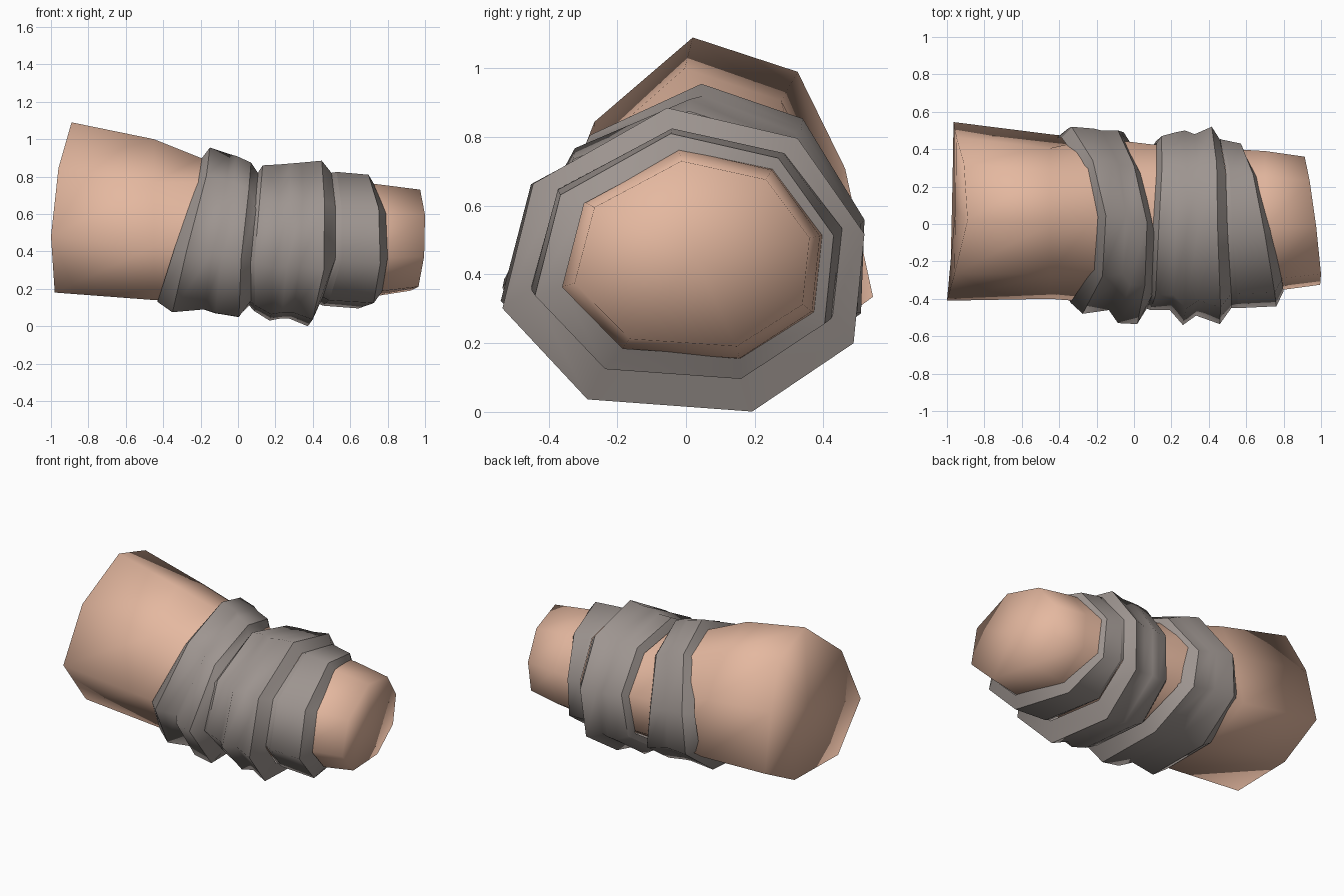
import bpy, bmesh

cube = bpy.data.objects.get("Cube")
if cube:
    bpy.data.objects.remove(cube)


def make_material(name, colour):
    mat = bpy.data.materials.new(name)
    mat.use_nodes = True
    mat.diffuse_color = colour
    shader = next(n for n in mat.node_tree.nodes if n.type == "BSDF_PRINCIPLED")
    shader.inputs["Base Color"].default_value = colour
    return mat


skin = make_material("warm skin", (0.78, 0.48, 0.35, 1))
cloth = make_material("grey cloth", (0.34, 0.3, 0.28, 1))

# Uneven octagons, from the top towards the back, for each stretch of the arm
ELBOW = [(-0.1, 1), (0.54, 0.78), (0.83, 0.16), (1, -0.66),
         (0.37, -1), (-0.56, -1), (-1, -0.34), (-0.7, 0.46)]
UPPER = [(0.05, 1), (0.64, 0.77), (1, 0.1), (0.98, -0.52),
         (0.4, -1), (-0.52, -1), (-1, -0.25), (-0.6, 0.66)]
WRIST = [(-0.09, 1), (0.63, 0.8), (1, 0.17), (0.94, -0.55),
         (0.38, -1), (-0.53, -0.92), (-1, -0.32), (-0.83, 0.5)]


def ring(section, xs, top, bottom, front, back):
    """Scale an octagon to the given extents, with one x for each corner."""
    cy, ry = (back + front) / 2, (back - front) / 2
    cz, rz = (top + bottom) / 2, (top - bottom) / 2
    return [(x, cy + ny * ry, cz + nz * rz) for x, (ny, nz) in zip(xs, section)]


def loft(name, rings, mat, sharp_rings=(), capped=False):
    bm = bmesh.new()
    loops = [[bm.verts.new(co) for co in r] for r in rings]
    count = len(loops[0])
    for a, b in zip(loops, loops[1:]):
        for i in range(count):
            j = (i + 1) % count
            bm.faces.new((a[i], a[j], b[j], b[i]))
    if capped:
        caps = [bm.faces.new(loops[0]), bm.faces.new(loops[-1])]
        bmesh.ops.poke(bm, faces=caps)
    bmesh.ops.recalc_face_normals(bm, faces=bm.faces[:])
    # Smooth everywhere except along the chosen rims
    for face in bm.faces:
        face.smooth = True
    for k in sharp_rings:
        for i in range(count):
            bm.edges.get((loops[k][i], loops[k][(i + 1) % count])).smooth = False
    mesh = bpy.data.meshes.new(name)
    bm.to_mesh(mesh)
    bm.free()
    mesh.materials.append(mat)
    obj = bpy.data.objects.new(name, mesh)
    bpy.context.collection.objects.link(obj)


# Tapering forearm with slanted closed ends
elbow_rim = [-0.89, -0.91, -0.95, -0.965, -0.97, -0.98, -1, -0.96]
wrist_rim = [0.955 - 0.045 * ny + 0.015 * nz for ny, nz in WRIST]
loft("forearm", [
    ring(ELBOW, elbow_rim, 1.09, 0.18, -0.41, 0.545),
    ring(ELBOW, [-0.45] * 8, 1.0, 0.14, -0.4, 0.48),
    ring(UPPER, [-0.2] * 8, 0.9, 0.13, -0.42, 0.46),
    ring(WRIST, [0.1] * 8, 0.8, 0.13, -0.42, 0.425),
    ring(WRIST, [0.7] * 8, 0.765, 0.155, -0.365, 0.39),
    ring(WRIST, wrist_rim, 0.73, 0.19, -0.325, 0.36),
], skin, capped=True)


def wrap(name, left, right, stations):
    """Cloth band between two wandering edges; stations set its thickness."""
    rings = []
    for t, section, *extents in stations:
        xs = [a + (b - a) * t for a, b in zip(left, right)]
        rings.append(ring(section, xs, *extents))
    loft(name, rings, cloth, sharp_rings=(1, len(rings) - 2))


# Edges of the wraps, corner by corner around the arm
upper_edge = [-0.2, -0.27, -0.39, -0.42, -0.43, -0.43, -0.34, -0.22]
gap_left = [0.11, 0.04, -0.04, 0, 0.06, 0.07, 0.07, 0.1]
gap_right = [0.1, 0.12, 0.12, 0.09, 0.06, 0.06, 0.05, 0.08]
overlap = [0.5, 0.49, 0.46, 0.44, 0.42, 0.45, 0.52, 0.52]
wrist_edge = [0.73, 0.66, 0.59, 0.6, 0.68, 0.77, 0.8, 0.79]

wrap("upper_wrap", upper_edge, gap_left, [
    (0, UPPER, 0.89, 0.13, -0.42, 0.465),
    (0.16, UPPER, 0.955, 0.075, -0.48, 0.52),
    (0.5, UPPER, 0.92, 0.09, -0.46, 0.51),
    (0.62, UPPER, 0.91, 0.07, -0.53, 0.5),
    (0.87, UPPER, 0.875, 0.05, -0.535, 0.5),
    (1, WRIST, 0.815, 0.11, -0.45, 0.43),
])
wrap("middle_wrap", gap_right, overlap, [
    (0, WRIST, 0.81, 0.11, -0.445, 0.43),
    (0.08, WRIST, 0.86, 0.08, -0.46, 0.47),
    (0.3, WRIST, 0.865, 0.03, -0.46, 0.49),
    (0.45, WRIST, 0.87, 0.04, -0.54, 0.5),
    (0.6, WRIST, 0.875, 0.04, -0.49, 0.48),
    (0.87, WRIST, 0.885, 0, -0.535, 0.52),
    (1, WRIST, 0.82, 0.12, -0.45, 0.45),
])
wrap("wrist_wrap", overlap, wrist_edge, [
    (0, WRIST, 0.82, 0.13, -0.45, 0.455),
    (0.12, WRIST, 0.825, 0.11, -0.45, 0.45),
    (0.86, WRIST, 0.81, 0.095, -0.44, 0.43),
    (1, WRIST, 0.755, 0.16, -0.36, 0.385),
])
